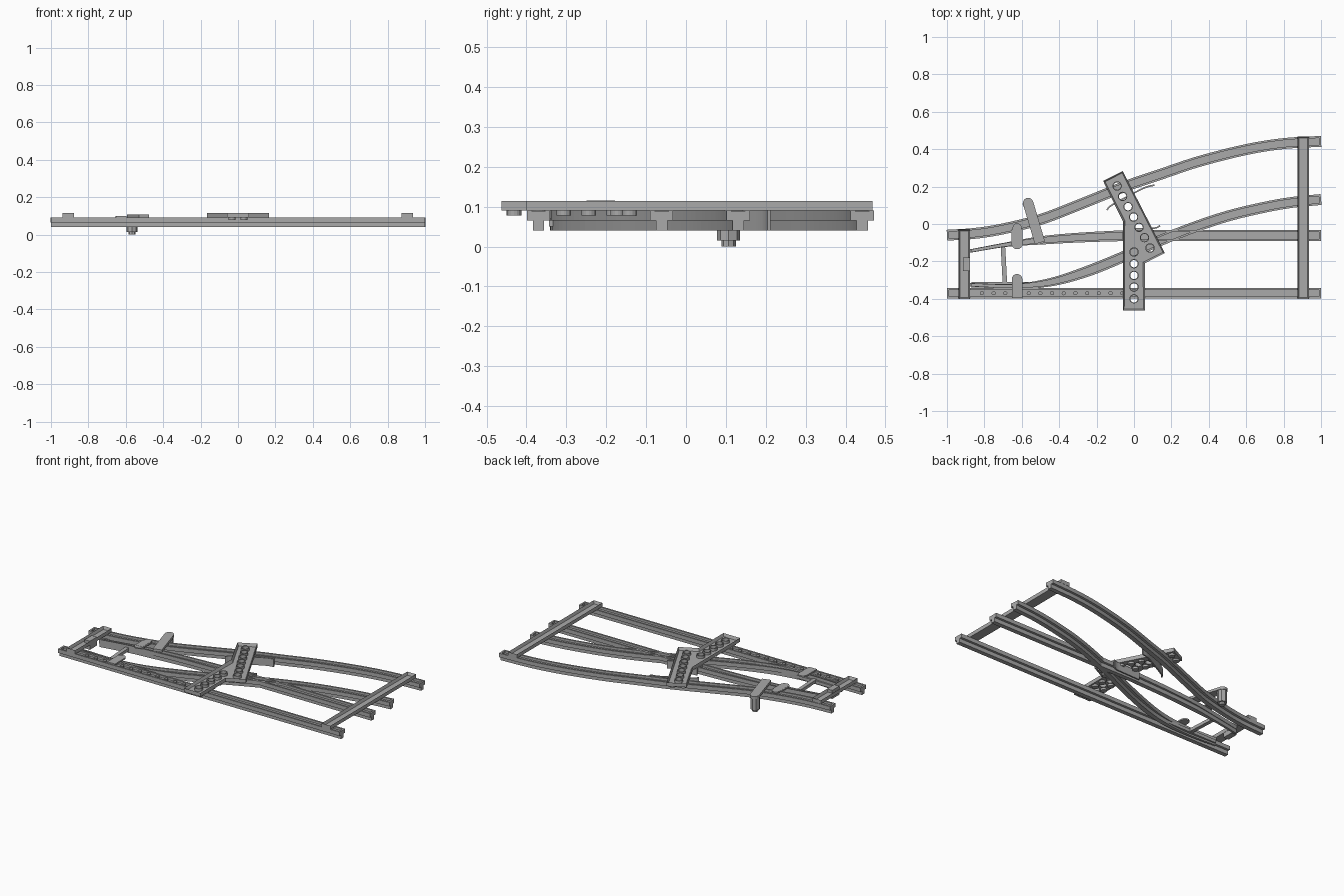
import bpy, bmesh, math
from mathutils import Vector

cube = bpy.data.objects.get("Cube")
if cube:
    bpy.data.objects.remove(cube)

grey = bpy.data.materials.new("mid_grey")
grey.use_nodes = True
grey.diffuse_color = (0.4, 0.4, 0.4, 1)
grey.node_tree.nodes["Principled BSDF"].inputs["Base Color"].default_value = (0.4, 0.4, 0.4, 1)

RAIL_BASE, FLANGE, RAIL_TOP, TIE_TOP = 0.04, 0.065, 0.09, 0.114
RIM, PITCH = 0.011, 0.0625


def finish(name, bm):
    bmesh.ops.recalc_face_normals(bm, faces=bm.faces)
    mesh = bpy.data.meshes.new(name)
    bm.to_mesh(mesh)
    bm.free()
    mesh.materials.append(grey)
    ob = bpy.data.objects.new(name, mesh)
    bpy.context.collection.objects.link(ob)
    return ob


def prism(name, outline, z0, z1, recess=0):
    """Extruded outline, optionally hollowed from above behind a rim."""
    bm = bmesh.new()
    base = bm.faces.new([bm.verts.new((x, y, z0)) for x, y in outline])
    out = bmesh.ops.extrude_face_region(bm, geom=[base], use_keep_orig=True)["geom"]
    bmesh.ops.translate(bm, vec=(0, 0, z1 - z0),
                        verts=[v for v in out if isinstance(v, bmesh.types.BMVert)])
    bmesh.ops.recalc_face_normals(bm, faces=bm.faces)
    if recess:
        top = max(bm.faces, key=lambda f: f.calc_center_median().z)
        bmesh.ops.inset_region(bm, faces=[top], thickness=RIM)
        bmesh.ops.translate(bm, vec=(0, 0, -recess), verts=top.verts)
    return finish(name, bm)


def box(name, x0, x1, y0, y1, z0, z1, recess=0):
    return prism(name, [(x0, y0), (x1, y0), (x1, y1), (x0, y1)], z0, z1, recess)


def cylinders(name, centres, radius, z0, z1, sides=16):
    bm = bmesh.new()
    for x, y in centres:
        made = bmesh.ops.create_cone(bm, cap_ends=True, segments=sides, radius1=radius,
                                     radius2=radius, depth=z1 - z0)["verts"]
        bmesh.ops.translate(bm, vec=(x, y, (z0 + z1) / 2), verts=made)
    return finish(name, bm)


def capsule(name, a, b, r, z0, z1, round_far=False):
    """Bar from a to b, rounded at a, and at b if asked."""
    a, b = Vector(a), Vector(b)
    d = (b - a).normalized()
    n = Vector((-d.y, d.x))
    arc = [math.pi * i / 8 for i in range(9)]
    pts = [a + r * (n * math.cos(t) - d * math.sin(t)) for t in arc]
    if round_far:
        pts += [b + r * (d * math.sin(t) - n * math.cos(t)) for t in arc]
    else:
        pts += [b - n * r, b + n * r]
    return prism(name, [(p.x, p.y) for p in pts], z0, z1)


def smooth_path(points, steps=6):
    """Catmull-Rom through (x, y, half width) points."""
    p = [Vector(q) for q in points]
    if len(p) == 2:
        return p
    p = [2 * p[0] - p[1]] + p + [2 * p[-1] - p[-2]]
    path = []
    for a, b, c, d in zip(p, p[1:], p[2:], p[3:]):
        for i in range(steps):
            t = i / steps
            path.append(b + 0.5 * t * (c - a + t * (2 * a - 5 * b + 4 * c - d
                                                    + t * (3 * (b - c) + d - a))))
    return path + [p[-2]]


def sweep(name, points, profile):
    """Sweep a profile, given as a function of half width and end flag."""
    path = smooth_path(points)
    # Short closed stretch at both ends of the hollow top
    first = path[0] + (path[1] - path[0]).normalized() * RIM
    last = path[-1] + (path[-2] - path[-1]).normalized() * RIM
    stations = [(path[0], True), (first, True), (first, False)]
    stations += [(q, False) for q in path[1:-1]]
    stations += [(last, False), (last, True), (path[-1], True)]
    bm = bmesh.new()
    rings = []
    for i, (q, end) in enumerate(stations):
        tangent = stations[min(i + 2, len(stations) - 1)][0] - stations[max(i - 2, 0)][0]
        side = Vector((-tangent.y, tangent.x)).normalized()
        rings.append([bm.verts.new((q.x + side.x * s, q.y + side.y * s, z))
                      for s, z in profile(q.z, end)])
    for r0, r1 in zip(rings, rings[1:]):
        for k in range(len(r0)):
            j = (k + 1) % len(r0)
            bm.faces.new((r0[k], r0[j], r1[j], r1[k]))
    bm.faces.new(rings[0])
    bm.faces.new(rings[-1])
    return finish(name, bm)


def rail_profile(w, end):
    web, inner = min(0.014, w * 0.7), w - min(RIM, w * 0.4)
    floor = RAIL_TOP - (0.0005 if end else 0.014)
    half = [(web, RAIL_BASE), (web, FLANGE), (w, FLANGE), (w, RAIL_TOP),
            (inner, RAIL_TOP), (inner, floor)]
    return half + [(-s, z) for s, z in reversed(half)]


def guard_profile(w, end):
    return [(-w, RAIL_BASE), (w, RAIL_BASE), (w, RAIL_TOP), (-w, RAIL_TOP)]


# Running rails
W = 0.029
sweep("straight_stock_rail", [(-1, -0.37, W), (1, -0.37, W)], rail_profile)
sweep("curved_stock_rail", [(-1, -0.06, W), (-0.85, -0.05, W), (-0.7, -0.026, W),
      (-0.5, 0.024, W), (-0.3, 0.1, W), (-0.05, 0.2, W), (0.14, 0.265, W), (0.35, 0.335, W),
      (0.6, 0.398, W), (0.8, 0.43, W), (1, 0.442, W)], rail_profile)
sweep("frog_straight_rail", [(-0.06, -0.061, W), (1, -0.061, W)], rail_profile)
sweep("straight_switch_blade", [(-0.88, -0.145, 0.009), (-0.68, -0.11, 0.012),
      (-0.5, -0.088, 0.022), (-0.3, -0.073, 0.026), (-0.05, -0.062, W)], rail_profile)
sweep("curved_switch_blade", [(-0.88, -0.325, 0.009), (-0.65, -0.332, 0.012),
      (-0.45, -0.312, 0.022), (-0.25, -0.253, W), (-0.05, -0.172, W), (0.1, -0.105, W),
      (0.3, -0.025, W), (0.5, 0.042, W), (0.7, 0.09, W), (0.85, 0.116, W),
      (1, 0.131, W)], rail_profile)
cylinders("rail_pins", [(-0.813 + PITCH * i, -0.37) for i in range(13)], 0.011, 0.075, 0.0895, 12)

# Flared guard strips beside the crossing
G = 0.004
sweep("curve_guard", [(-0.145, 0.075, G), (-0.12, 0.1, G), (-0.02, 0.155, G),
      (0.06, 0.195, G), (0.11, 0.208, G)], guard_profile)
sweep("frog_wing_guard", [(-0.06, -0.028, G), (0.04, -0.025, G), (0.11, -0.022, G),
      (0.14, -0.01, G)], guard_profile)

# Hollow cross ties on top of the rails
box("left_end_tie", -0.937, -0.876, -0.4, -0.03, RAIL_TOP, TIE_TOP, 0.018)
box("right_end_tie", 0.874, 0.936, -0.4, 0.468, RAIL_TOP, TIE_TOP, 0.018)
box("tie_catch", -0.914, -0.877, -0.25, -0.178, 0.06, TIE_TOP + 0.001)

# Bent crossing plate with tube holes above and studs below
plate = prism("crossing_plate", [(-0.165, 0.23), (-0.06, 0.283), (0.165, -0.155),
              (0.058, -0.21), (0.058, -0.463), (-0.06, -0.463), (-0.06, 0.015)],
              RAIL_TOP, TIE_TOP, 0.018)
start, along = Vector((-0.09, 0.203)), Vector((0.468, -0.884))
across = Vector((-along.y, along.x))
diagonal = [start + along * PITCH * i for i in range(7)]
upright = [Vector((0, -0.4 + PITCH * i)) for i in range(5)]
holes = diagonal + upright
tubes = cylinders("plate_tubes", holes, 0.025, 0.095, 0.113)
cutter = cylinders("hole_cutter", holes, 0.02, 0.08, 0.13)
cutter.hide_render = True
cutter.hide_set(True)
for ob in (plate, tubes):
    cut = ob.modifiers.new("holes", "BOOLEAN")
    cut.object = cutter
    cut.operation = 'DIFFERENCE'
half = PITCH / 2
studs = []
for s in (-half, half):
    studs += [start + along * (PITCH * i - half) + across * s for i in range(8)]
    studs += [Vector((s, -0.4 - half + PITCH * i)) for i in range(5)]
cylinders("plate_studs", studs, 0.0185, 0.078, RAIL_TOP + 0.001)

# Blade link and bars
capsule("blade_link", (-0.7, -0.13), (-0.69, -0.32), 0.012, 0.055, 0.075, True)
box("blade_foot_bar", -0.87, -0.5, -0.343, -0.31, 0.05, 0.07)

# Retaining tabs
capsule("front_tab", (-0.625, -0.295), (-0.625, -0.395), 0.028, RAIL_TOP, 0.099)
capsule("rear_tab_arm", (-0.625, -0.02), (-0.625, -0.11), 0.024, RAIL_TOP, 0.099)
capsule("rear_tab_foot", (-0.625, -0.105), (-0.625, -0.03), 0.03, RAIL_TOP, 0.098)

# Throw lever with its hanging pin
capsule("throw_lever", (-0.566, 0.112), (-0.503, -0.1), 0.028, RAIL_TOP, 0.106)
pin = [(-0.567, 0.107)]
cylinders("lever_pin", pin, 0.029, 0.015, RAIL_TOP + 0.001, 8)
cylinders("lever_pin_tip", pin, 0.018, 0, 0.016, 8)
